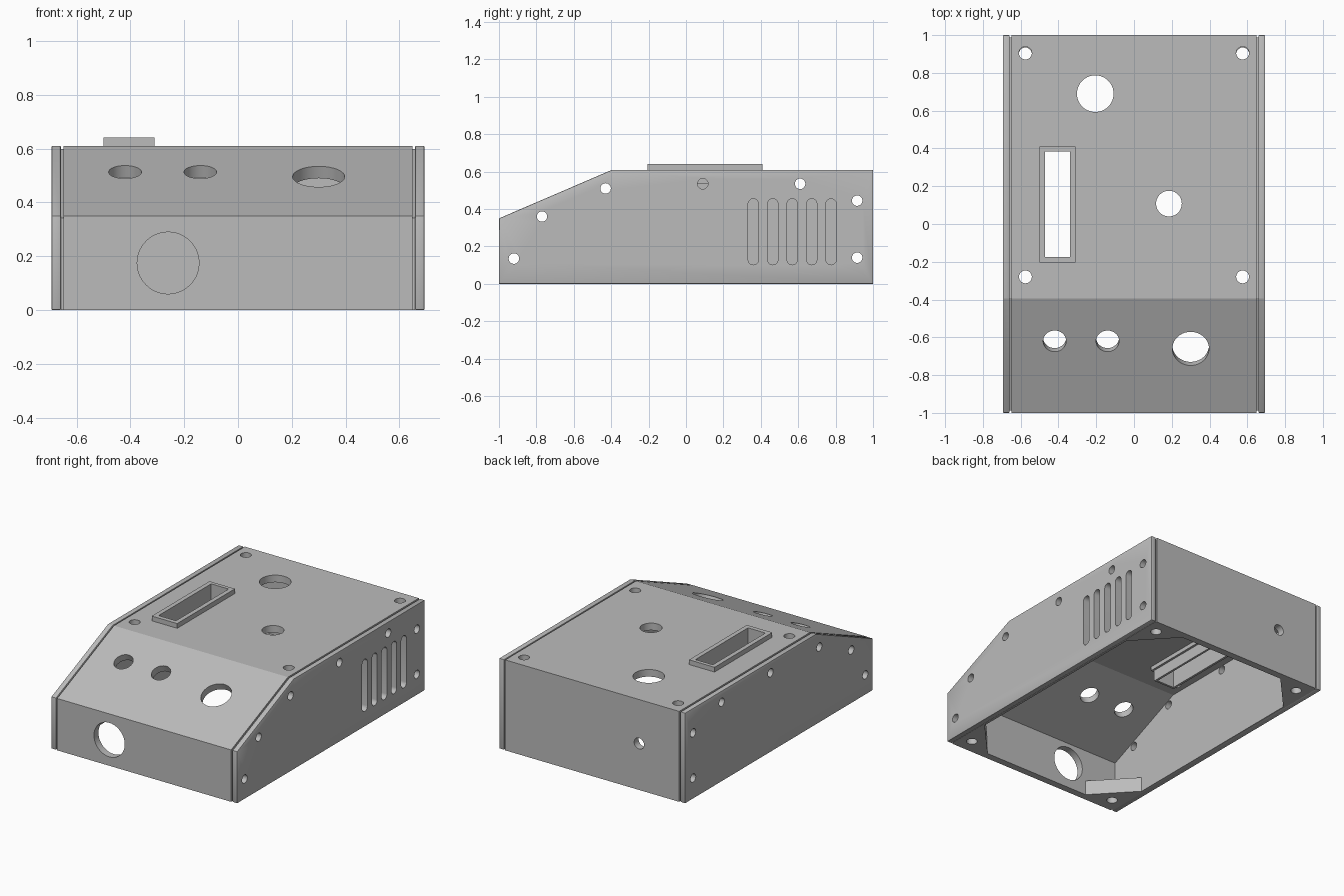
import bpy
import bmesh
from math import pi, atan2
from mathutils import Matrix, Vector

cube = bpy.data.objects.get("Cube")
if cube:
    bpy.data.objects.remove(cube, do_unlink=True)

grey = bpy.data.materials.new("light grey plastic")
grey.use_nodes = True
grey.diffuse_color = (0.5, 0.5, 0.5, 1)
grey.node_tree.nodes["Principled BSDF"].inputs["Base Color"].default_value = (0.5, 0.5, 0.5, 1)

WALL = 0.048
HALF = 0.649                      # half width of the folded shell
SLOPE = atan2(0.26, 0.605)


def make_object(name, bm):
    bmesh.ops.recalc_face_normals(bm, faces=bm.faces)
    mesh = bpy.data.meshes.new(name)
    bm.to_mesh(mesh)
    bm.free()
    mesh.materials.append(grey)
    obj = bpy.data.objects.new(name, mesh)
    bpy.context.collection.objects.link(obj)
    return obj


def extrude(bm, points, offset):
    """Fill an outline and push it along the offset."""
    face = bm.faces.new([bm.verts.new(p) for p in points])
    new = bmesh.ops.extrude_face_region(bm, geom=[face])["geom"]
    bmesh.ops.translate(bm, vec=offset, verts=[v for v in new if isinstance(v, bmesh.types.BMVert)])


def prism(name, profile, x0, x1):
    bm = bmesh.new()
    extrude(bm, [(x0, y, z) for y, z in profile], Vector((x1 - x0, 0, 0)))
    return make_object(name, bm)


def add_box(bm, x0, x1, y0, y1, z0, z1):
    size = Matrix.Diagonal((x1 - x0, y1 - y0, z1 - z0, 1))
    middle = Matrix.Translation(((x0 + x1) / 2, (y0 + y1) / 2, (z0 + z1) / 2))
    bmesh.ops.create_cube(bm, size=1, matrix=middle @ size)


def add_drill(bm, centre, radius, axis, tilt=0, depth=0.3):
    turn = {"X": Matrix.Rotation(pi / 2, 4, "Y"), "Y": Matrix.Rotation(pi / 2, 4, "X"),
            "Z": Matrix.Rotation(tilt, 4, "X")}[axis]
    bmesh.ops.create_cone(bm, cap_ends=True, segments=40, radius1=radius, radius2=radius,
                          depth=depth, matrix=Matrix.Translation(centre) @ turn)


def cut(obj, bm):
    cutter = make_object("cutter", bm)
    cutter.hide_render = True
    mod = obj.modifiers.new("holes", "BOOLEAN")
    mod.operation, mod.solver, mod.object = "DIFFERENCE", "EXACT", cutter
    mod.use_self = True
    bpy.context.view_layer.objects.active = obj
    bpy.ops.object.modifier_apply(modifier=mod.name)
    bpy.data.objects.remove(cutter, do_unlink=True)


def smooth(obj):
    bpy.ops.object.select_all(action="DESELECT")
    obj.select_set(True)
    bpy.context.view_layer.objects.active = obj
    bpy.ops.object.shade_smooth_by_angle(angle=0.4)


# folded shell: front, slope, top and back in one strip
outer = [(-1, 0), (-1, 0.35), (-0.395, 0.61), (1, 0.61), (1, 0)]
inner = [(1 - WALL, 0), (1 - WALL, 0.61 - WALL), (-0.385, 0.61 - WALL),
         (-1 + WALL, 0.318), (-1 + WALL, 0)]
shell = prism("folded_shell", outer + inner, -HALF, HALF)

bm = bmesh.new()
for x in (-0.575, 0.575):
    for y in (-0.28, 0.905):
        add_drill(bm, (x, y, 0.61), 0.034, "Z")
add_drill(bm, (-0.205, 0.69, 0.61), 0.097, "Z")
add_drill(bm, (0.185, 0.108, 0.61), 0.068, "Z")
for x, y, r in ((-0.42, -0.62, 0.061), (-0.14, -0.62, 0.061), (0.3, -0.66, 0.097)):
    add_drill(bm, (x, y, 0.35 + (y + 1) * 0.43), r, "Z", tilt=SLOPE)
add_drill(bm, (-0.26, -1, 0.175), 0.115, "Y")
add_drill(bm, (-0.35, 1, 0.313), 0.037, "Y")
add_box(bm, -0.49, -0.32, -0.19, 0.4, 0.4, 0.8)
cut(shell, bm)
smooth(shell)

# side plates with a recessed backing that leaves a thin seam
seam = 0.012
backing = [(-1 + seam, 0), (-1 + seam, 0.342), (-0.393, 0.61 - seam),
           (1 - seam, 0.61 - seam), (1 - seam, 0)]
screws = [(-0.92, 0.135), (-0.77, 0.36), (-0.43, 0.51), (0.09, 0.535),
          (0.61, 0.535), (0.915, 0.445), (0.915, 0.14)]
for side, label in ((-1, "right"), (1, "left")):
    plate = prism(label + "_side_plate", outer, side * 0.658, side * 0.694)
    back = prism(label + "_side_backing", backing, side * 0.644, side * 0.659)
    bevel = plate.modifiers.new("soft edges", "BEVEL")
    bevel.width, bevel.segments = 0.005, 2
    bpy.context.view_layer.objects.active = plate
    bpy.ops.object.modifier_apply(modifier=bevel.name)
    for part in (plate, back):
        bm = bmesh.new()
        for y, z in screws:
            add_drill(bm, (side * 0.67, y, z), 0.028, "X")
        if side > 0:
            # five upright vents with round ends
            for i in range(5):
                y, r = 0.36 + i * 0.104, 0.028
                arc = [Matrix.Rotation(k * pi / 10, 2) @ Vector((r, 0)) for k in range(11)]
                loop = [(y + p.x, 0.427 + p.y) for p in arc] + [(y - p.x, 0.13 - p.y) for p in arc]
                extrude(bm, [(0.55, a, b) for a, b in loop], Vector((0.3, 0, 0)))
        cut(part, bm)
        smooth(part)

# slot bezel: wide collar through the lid and a deeper sleeve below
bm = bmesh.new()
add_box(bm, -0.5, -0.31, -0.205, 0.41, 0.535, 0.642)
bezel = make_object("slot_collar", bm)
bm = bmesh.new()
add_box(bm, -0.485, -0.325, -0.19, 0.395, 0.46, 0.6)
sleeve = make_object("slot_sleeve", bm)
for part in (bezel, sleeve):
    bm = bmesh.new()
    add_box(bm, -0.47, -0.34, -0.175, 0.385, 0.3, 0.8)
    cut(part, bm)

# triangular corner feet with screw holes
for sx in (-1, 1):
    for sy, name in ((-1, "front"), (1, "back")):
        bm = bmesh.new()
        tri = [(0.646, 0.954), (0.4, 0.954), (0.646, 0.69)]
        extrude(bm, [(sx * x, sy * y, 0) for x, y in tri], Vector((0, 0, 0.1)))
        foot = make_object(name + ("_right" if sx < 0 else "_left") + "_corner_foot", bm)
        bm = bmesh.new()
        add_drill(bm, (sx * 0.575, sy * 0.9, 0.05), 0.034, "Z")
        cut(foot, bm)
        smooth(foot)
